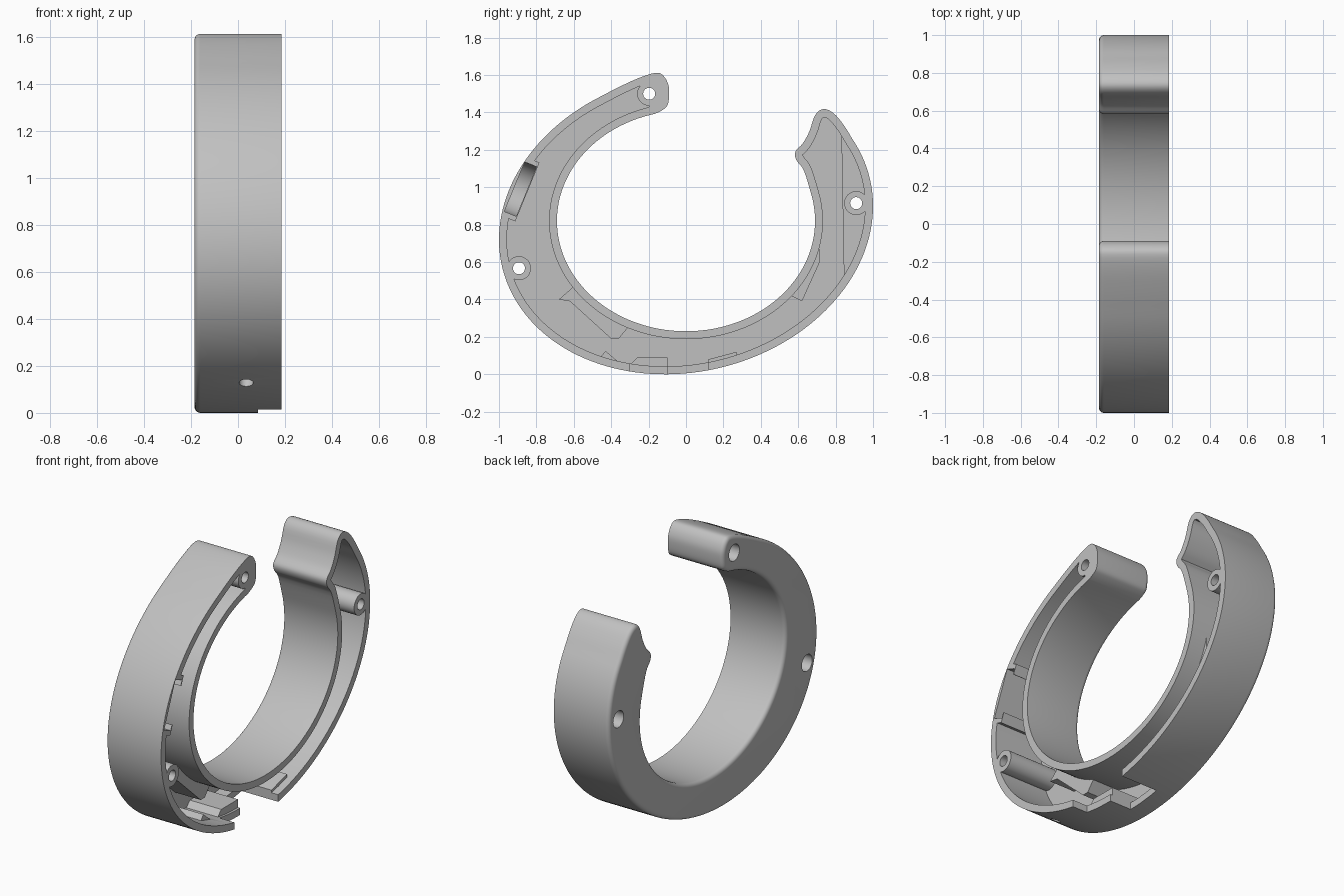
import bpy, bmesh
from math import sin, cos, radians, pi
from mathutils import Vector, Matrix

if "Cube" in bpy.data.objects:
    bpy.data.objects.remove(bpy.data.objects["Cube"])

grey = bpy.data.materials.new("plain grey")
grey.use_nodes = True
grey.diffuse_color = (0.53, 0.53, 0.53, 1)
grey.node_tree.nodes["Principled BSDF"].inputs["Base Color"].default_value = grey.diffuse_color

HALF, FLOOR, WALL, ROUND = 0.185, -0.14, 0.042, 0.025


def finish(name, bm):
    """Turn the closed surface outward and make it an object."""
    bmesh.ops.recalc_face_normals(bm, faces=bm.faces)
    if bm.calc_volume(signed=True) < 0:
        bmesh.ops.reverse_faces(bm, faces=bm.faces)
    mesh = bpy.data.meshes.new(name)
    bm.to_mesh(mesh)
    bm.free()
    mesh.materials.append(grey)
    obj = bpy.data.objects.new(name, mesh)
    bpy.context.collection.objects.link(obj)
    return obj


def loft(name, layers):
    """Solid through a stack of (x, outline) layers with equal point counts."""
    bm = bmesh.new()
    rings = [[bm.verts.new((x, p[0], p[1])) for p in pts] for x, pts in layers]
    for a, b in zip(rings, rings[1:]):
        for i in range(len(a)):
            bm.faces.new((a[i - 1], a[i], b[i], b[i - 1]))
    bm.faces.new(rings[0][::-1])
    bm.faces.new(rings[-1])
    return finish(name, bm)


def prism(name, pts, x0, x1):
    return loft(name, [(x0, pts), (x1, pts)])


def rod(name, center, axis, radius, depth):
    bm = bmesh.new()
    turn = Vector(axis).to_track_quat('Z', 'Y').to_matrix().to_4x4()
    bmesh.ops.create_cone(bm, cap_ends=True, segments=40, radius1=radius, radius2=radius,
                          depth=depth, matrix=Matrix.Translation(center) @ turn)
    return finish(name, bm)


def cut(target, tool):
    """Subtract the tool from the target, then discard the tool."""
    tool.hide_render = True
    mod = target.modifiers.new("cut", 'BOOLEAN')
    mod.operation, mod.solver, mod.object = 'DIFFERENCE', 'EXACT', tool
    bpy.context.view_layer.objects.active = target
    bpy.ops.object.modifier_apply(modifier=mod.name)
    bpy.data.objects.remove(tool)


def spline(pts, steps=4):
    """Smooth curve through all points but the first and last."""
    out = []
    for a, b, c, d in zip(pts, pts[1:], pts[2:], pts[3:]):
        for k in range(steps):
            t = k / steps
            out.append(b + 0.5 * t * (c - a + t * (2 * a - 5 * b + 4 * c - d + t * (3 * (b - c) + d - a))))
    return out


def arc(point, start, end, n):
    return [Vector(point(radians(start + (end - start) * i / n))) for i in range(n + 1)]


def inset(pts, dist):
    out = []
    for i, p in enumerate(pts):
        t = pts[(i + 1) % len(pts)] - pts[i - 1]
        out.append(p + Vector((t.y, -t.x)).normalized() * dist)
    return out


def box_pts(y0, y1, z0, z1):
    return [(y0, z0), (y1, z0), (y1, z1), (y0, z1)]


# Open ring outline: inner oval, shaped tip, outer oval, rounded end
inner = arc(lambda t: (0.69 * cos(t), 0.82 + 0.59 * sin(t)), 104, 374, 100)
outer = arc(lambda t: (cos(t), 0.81 + 0.09 * cos(t) + 0.805 * sin(t)), 27, -243, 110)
tip = [Vector(p) for p in ((.63, 1.09), (.59, 1.145), (.585, 1.19), (.625, 1.235), (.66, 1.3),
                           (.69, 1.385), (.735, 1.418), (.79, 1.395), (.845, 1.33))]
end = [Vector(p) for p in ((-.36, 1.535), (-.25, 1.585), (-.16, 1.612), (-.12, 1.595),
                           (-.095, 1.55), (-.09, 1.5), (-.098, 1.44), (-.125, 1.413))]
outline = inner[:-1] + spline([inner[-2], inner[-1]] + tip + outer[:2])
outline += outer[:-1] + spline([outer[-2], outer[-1]] + end + inner[:2])

# Solid ring with a rounded closed side
layers = [(HALF, outline)]
for k in range(6):
    a = k / 5 * pi / 2
    layers.append((-HALF + ROUND * (1 - sin(a)), inset(outline, ROUND * (1 - cos(a)))))
ring = loft("ring_housing", layers)

# Hollow, keeping only inset points that stay clear of the wall and of each other
hollow = []
for p in inset(outline, WALL):
    clear = min((p - q).length for q in outline) > WALL * 0.985
    if clear and all((p - q).length > 0.012 for q in hollow):
        hollow.append(p)
cavity = prism("cavity", hollow, FLOOR, 0.3)

# Screw bosses and inner supports left standing in the hollow
screws = [(-.197, 1.5), (-.893, .567), (.91, .915)]
for y, z in screws:
    cut(cavity, rod("boss", (0, y, z), (1, 0, 0), 0.064, 1))
cut(cavity, prism("end_fill", box_pts(-.197, 0, 1.38, 1.65), -.3, .4))
supports = [
    ([(-.68, .40), (-.62, .39), (-.40, .19), (-.36, .19), (-.31, .25), (-.6, .47)], 0.03),
    ([(-.50, .04), (-.43, .125), (-.32, .03), (-.26, .09), (-.1, .09), (-.1, -.05)], 0.07),
    ([(.12, -.02), (.12, .08), (.27, .12), (.27, -.02)], 0.14),
    ([(.5, .45), (.62, .39), (.715, .6), (.70, 1.0), (.6, 1.0)], 0.08),
    ([(.845, .5), (.83, 1.33), (1.1, 1.33), (1.1, .5)], -0.1),
    ([(-.42, 1.46), (-.25, 1.55), (-.25, 1.65), (-.42, 1.6)], 0.1),
]
for pts, top in supports:
    cut(cavity, prism("support", pts, -.3, top))

# Disc holder against the front wall
mid = Vector((-.885, .99))
along = Vector((.38, .925)).normalized()
out = Vector((-along.y, along.x))


def slab(half, low, high):
    return [mid + along * s * half + out * d for s, d in ((-1, low), (1, low), (1, high), (-1, high))]


cut(cavity, prism("disc_holder", slab(.17, -.04, .2), -.3, .4))
cut(ring, cavity)
cut(ring, rod("disc_pocket", (.04, *mid), (0, *out), .143, .068))
cut(ring, prism("disc_slot", slab(.143, -.034, .034), .04, .4))
cut(ring, prism("disc_opening", slab(.11, -.06, -.02), .04, .4))

# Screw holes with wider seats on the closed side
for y, z in screws:
    cut(ring, rod("screw_hole", (0, y, z), (1, 0, 0), 0.032, 1))
    cut(ring, rod("screw_seat", (-.2, y, z), (1, 0, 0), 0.05, 0.2))

# Port opening and wider rim notch at the bottom, plus a small light hole
cut(ring, prism("port_opening", box_pts(-.1, .12, -.1, .127), -.06, .4))
cut(ring, prism("rim_notch", box_pts(-.3, .11, -.1, .08), .085, .4))
cut(ring, rod("light_hole", (.035, -.62, .14), (0, -.55, -.83), .03, .16))

# Smooth curves with crisp edges
bpy.ops.object.select_all(action='DESELECT')
ring.select_set(True)
bpy.context.view_layer.objects.active = ring
bpy.ops.object.shade_smooth_by_angle(angle=radians(30))
